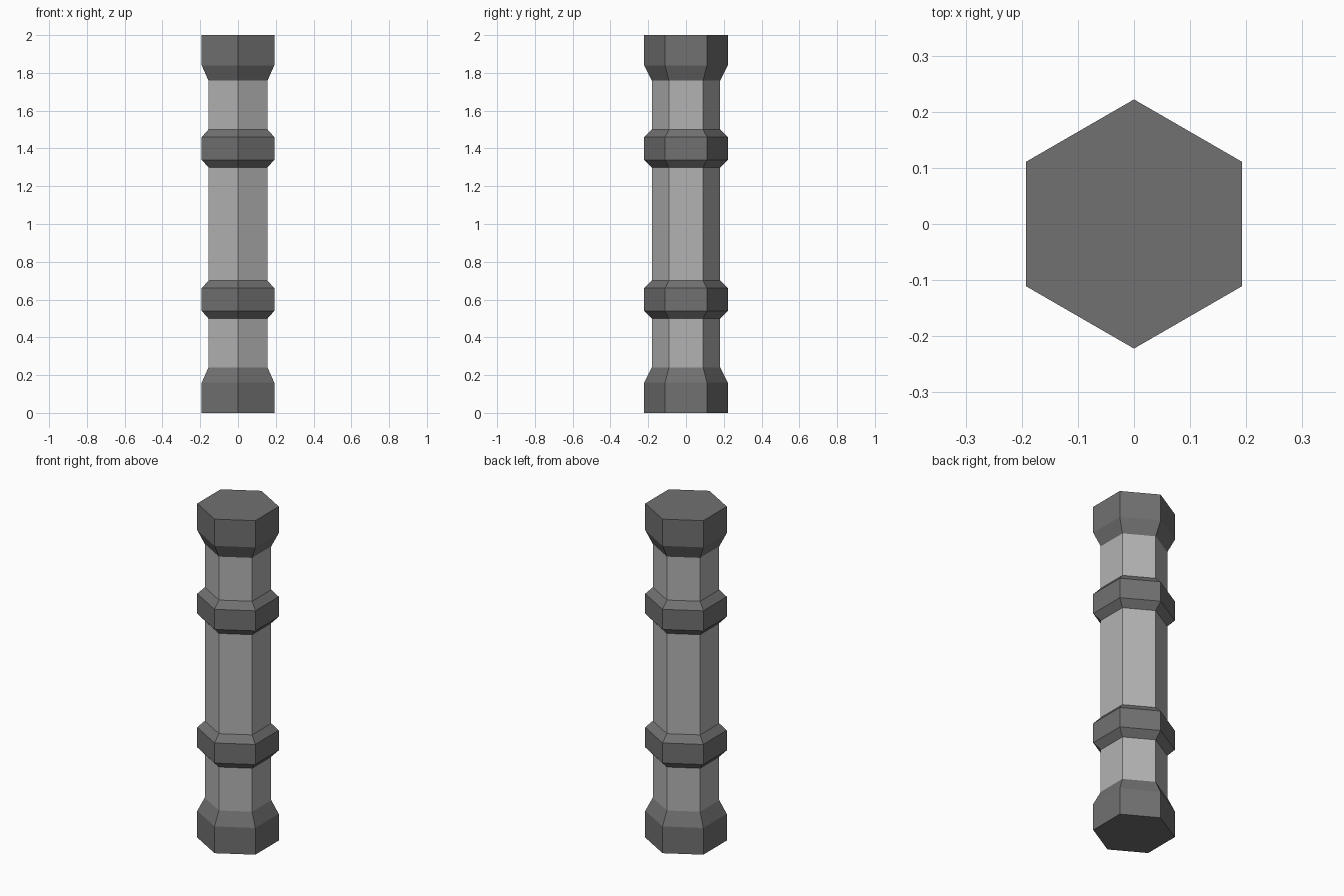
import bpy
import bmesh
from math import pi, sin, cos

SIDES = 6
R_WIDE, R_SHAFT = 0.222, 0.181

cube = bpy.data.objects.get("Cube")
if cube:
    bpy.data.objects.remove(cube, do_unlink=True)


def make_material(name, value):
    mat = bpy.data.materials.new(name)
    mat.use_nodes = True
    colour = (value, value, value, 1)
    mat.diffuse_color = colour
    mat.node_tree.nodes["Principled BSDF"].inputs["Base Color"].default_value = colour
    return mat


def hex_solid(name, profile, mat):
    """Closed six-sided solid from (radius, height) pairs, bottom to top."""
    bm = bmesh.new()
    rings = []
    for r, z in profile:
        angles = [pi / 2 + 2 * pi * i / SIDES for i in range(SIDES)]
        rings.append([bm.verts.new((r * cos(a), r * sin(a), z)) for a in angles])
    for low, high in zip(rings, rings[1:]):
        for i in range(SIDES):
            j = (i + 1) % SIDES
            bm.faces.new((low[i], low[j], high[j], high[i]))
    bm.faces.new(rings[0][::-1])
    bm.faces.new(rings[-1])
    mesh = bpy.data.meshes.new(name)
    bm.to_mesh(mesh)
    bm.free()
    mesh.materials.append(mat)
    obj = bpy.data.objects.new(name, mesh)
    bpy.context.collection.objects.link(obj)
    return obj


light_grey = make_material("light grey", 0.45)
dark_grey = make_material("dark grey", 0.165)

# Shaft, with its ends hidden inside the caps
hex_solid("shaft", [(R_SHAFT, 0.2), (R_SHAFT, 1.8)], light_grey)

# End caps, tapering toward the shaft
cap = [(R_WIDE, 0), (R_WIDE, 0.16), (R_SHAFT, 0.24)]
hex_solid("bottom_cap", cap, dark_grey)
hex_solid("top_cap", [(r, 2 - z) for r, z in reversed(cap)], dark_grey)

# Bevelled collars around the shaft
for name, mid in (("lower_collar", 0.6), ("upper_collar", 1.4)):
    hex_solid(name, [(R_SHAFT, mid - 0.1), (R_WIDE, mid - 0.06),
                     (R_WIDE, mid + 0.06), (R_SHAFT, mid + 0.1)], dark_grey)
